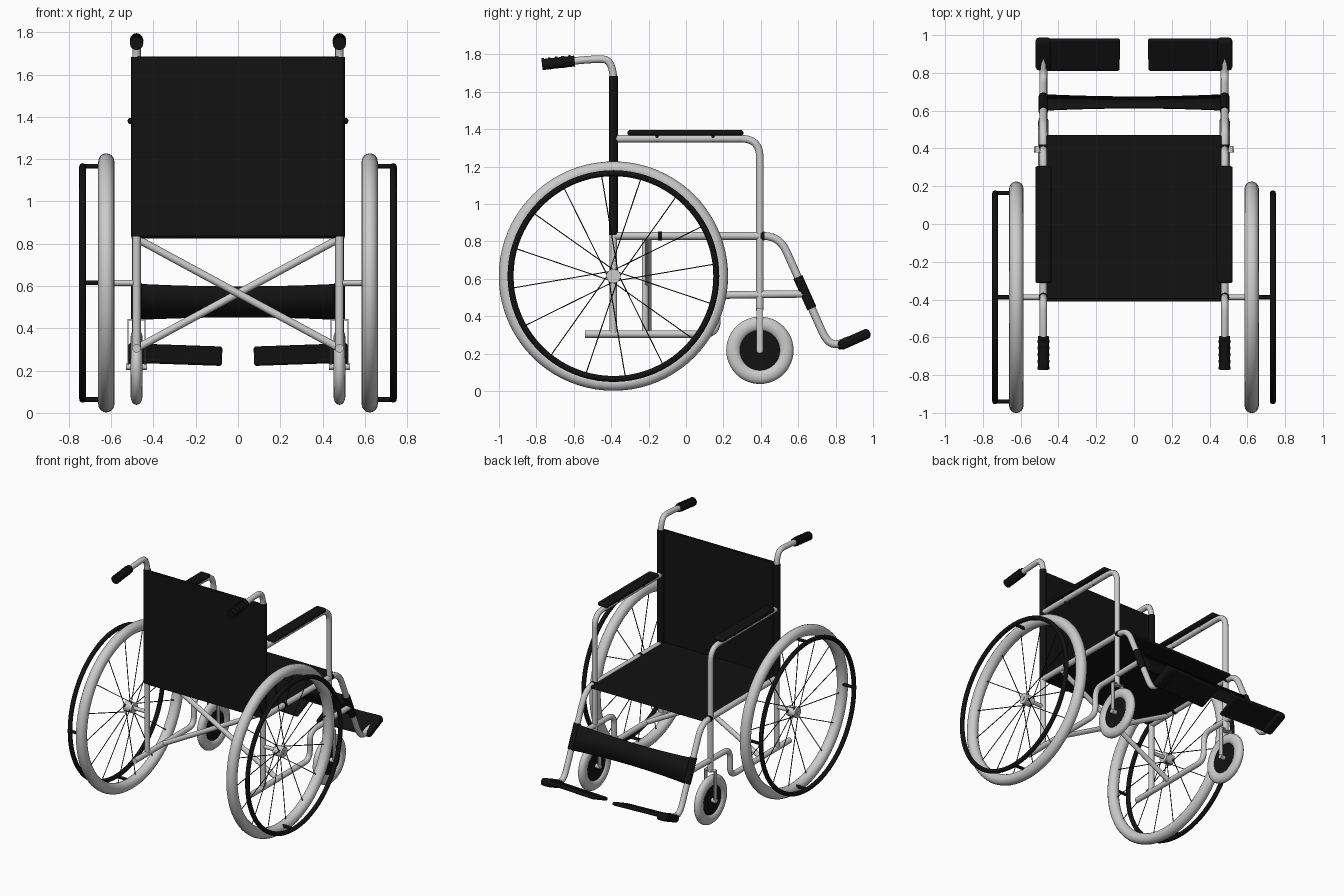
import bpy, math
from mathutils import Vector, Matrix

if "Cube" in bpy.data.objects:
    bpy.data.objects.remove(bpy.data.objects["Cube"])

black = bpy.data.materials.new("black")
black.diffuse_color = (0.006, 0.006, 0.006, 1)
black.use_nodes = True
black.node_tree.nodes["Principled BSDF"].inputs["Base Color"].default_value = black.diffuse_color
WY, WZ = -0.388, 0.615      # rear wheel centre
TX = 0.48                   # side frame offset


def finish(ob, name, mat=None, smooth=True):
    ob.name = name
    if mat:
        ob.data.materials.append(mat)
    if smooth:
        bpy.ops.object.select_all(action='DESELECT')
        ob.select_set(True)
        bpy.context.view_layer.objects.active = ob
        bpy.ops.object.shade_smooth_by_angle(angle=math.radians(40))
    return ob


def rounded(points, r, steps=6):
    pts = [Vector(p) for p in points]
    out = [pts[0]]
    for a, b, c in zip(pts, pts[1:], pts[2:]):
        p = b + (a - b).normalized() * min(r, (a - b).length * 0.48)
        q = b + (c - b).normalized() * min(r, (c - b).length * 0.48)
        for i in range(steps + 1):
            t = i / steps
            out.append(p * (1 - t) ** 2 + b * 2 * t * (1 - t) + q * t * t)
    return out + [pts[-1]]


def tube(name, paths, radius, mat=None, bend=0.1, res=4):
    cu = bpy.data.curves.new(name, 'CURVE')
    cu.dimensions = '3D'
    cu.bevel_depth, cu.bevel_resolution, cu.use_fill_caps = radius, res, True
    for path in paths:
        pts = rounded(path, bend)
        sp = cu.splines.new('POLY')
        sp.points.add(len(pts) - 1)
        for sp_pt, p in zip(sp.points, pts):
            sp_pt.co = (*p, 1)
    tmp = bpy.data.objects.new(name + "_path", cu)
    bpy.context.collection.objects.link(tmp)
    deps = bpy.context.evaluated_depsgraph_get()
    me = bpy.data.meshes.new_from_object(tmp.evaluated_get(deps))
    bpy.data.objects.remove(tmp)
    ob = bpy.data.objects.new(name, me)
    bpy.context.collection.objects.link(ob)
    return finish(ob, name, mat)


def side_tube(name, s, x, yz, radius, mat=None, bend=0.1):
    return tube(name, [[(s * x, y, z) for y, z in yz]], radius, mat, bend)


def box(name, center, size, mat=None, bevel=0.008, rot=(0, 0, 0)):
    bpy.ops.mesh.primitive_cube_add(size=1)
    ob = bpy.context.object
    ob.data.transform(Matrix.Diagonal((*size, 1)))
    ob.location, ob.rotation_euler = center, rot
    if bevel:
        m = ob.modifiers.new("bevel", 'BEVEL')
        m.width, m.segments = bevel, 3
    return finish(ob, name, mat)


def ring(name, center, major, minor, mat=None, flat=1, segs=64):
    bpy.ops.mesh.primitive_torus_add(major_radius=major, minor_radius=minor,
                                     major_segments=segs, minor_segments=16)
    ob = bpy.context.object
    ob.data.transform(Matrix.Rotation(math.pi / 2, 4, 'Y') @ Matrix.Diagonal((1, 1, flat, 1)))
    ob.location = center
    return finish(ob, name, mat)


def drum(name, center, radius, depth, mat=None):
    bpy.ops.mesh.primitive_cylinder_add(vertices=32, radius=radius, depth=depth)
    ob = bpy.context.object
    ob.data.transform(Matrix.Rotation(math.pi / 2, 4, 'Y'))
    ob.location = center
    return finish(ob, name, mat)


for s, side in ((-1, "left"), (1, "right")):
    # rear wheel: tyre, hand rim, hub, axle, spokes
    ring(side + "_rear_tyre", (s * 0.623, WY, WZ), 0.574, 0.039, flat=0.98, segs=80)
    ring(side + "_hand_rim", (s * 0.735, WY, WZ), 0.55, 0.016, black, segs=80)
    drum(side + "_wheel_hub", (s * 0.62, WY, WZ), 0.038, 0.07)
    tube(side + "_axle", [[(s * TX, WY, WZ), (s * 0.66, WY, WZ)]], 0.014)
    spokes = []
    for i in range(16):
        a = math.tau * (i + 0.3) / 16
        b = a + (0.9 if i % 2 else -0.9)
        spokes.append([(s * (0.62 + (0.02 if i % 4 < 2 else -0.02)),
                        WY + 0.034 * math.cos(b), WZ + 0.034 * math.sin(b)),
                       (s * 0.622, WY + 0.545 * math.cos(a), WZ + 0.545 * math.sin(a))])
    tube(side + "_spokes", spokes, 0.003, black, res=1)
    angles = (0, 90, 180, 270) if s < 0 else (90, 270)
    tube(side + "_rim_brackets",
         [[(s * x, WY + 0.552 * math.cos(math.radians(a)), WZ + 0.552 * math.sin(math.radians(a)))
           for x in (0.64, 0.735)] for a in angles], 0.011, black)

    # caster wheel and fork
    ring(side + "_caster_tyre", (s * TX, 0.395, 0.218), 0.141, 0.039, flat=0.72, segs=48)
    drum(side + "_caster_disc", (s * TX, 0.395, 0.218), 0.112, 0.026, black)
    tube(side + "_caster_axle", [[(s * 0.43, 0.395, 0.218), (s * 0.53, 0.395, 0.218)]], 0.016)
    for dx in (-0.04, 0.04):
        box(side + "_fork_arm", (s * TX + dx, 0.395, 0.325), (0.006, 0.034, 0.23), bevel=0)
    box(side + "_fork_crown", (s * TX, 0.395, 0.44), (0.086, 0.034, 0.008), bevel=0)

    # back post with push handle and grip
    side_tube(side + "_back_post", s, TX,
              [(WY, 0.31), (WY, 1.775), (-0.51, 1.775), (-0.72, 1.752)], 0.02, bend=0.12)
    side_tube(side + "_grip", s, TX, [(-0.595, 1.765), (-0.77, 1.746)], 0.029, black)
    for y in (-0.615, -0.65, -0.685, -0.72, -0.755):
        side_tube(side + "_grip_ridge", s, TX,
                  [(y, 1.767 + (y + 0.595) * 0.11), (y - 0.014, 1.7655 + (y + 0.595) * 0.11)],
                  0.032, black)

    # armrest, seat rail with footrest hanger, lower rail
    side_tube(side + "_armrest_tube", s, TX,
              [(WY, 1.35), (0.395, 1.35), (0.395, 0.43)], 0.02)
    side_tube(side + "_seat_rail", s, TX,
              [(WY, 0.83), (0.50, 0.83), (0.765, 0.235), (0.88, 0.275)], 0.021, bend=0.09)
    side_tube(side + "_lower_rail", s, TX,
              [(-0.54, 0.305), (0.165, 0.305), (0.165, 0.513), (0.645, 0.52)], 0.02, bend=0.07)
    box(side + "_armrest_pad", (s * TX, -0.003, 1.381), (0.084, 0.62, 0.03), black, 0.013)
    for y in (-0.155, 0.145):
        tube(side + "_pad_bolt", [[(s * TX, y, 1.33), (s * TX, y, 1.37)]], 0.007, black)
        tube(side + "_pad_clip", [[(s * 0.455, y, 1.362), (s * 0.505, y, 1.362)]], 0.009, black)
    for y in (-0.14, 0.41):
        side_tube(side + "_rail_clip", s, TX, [(y - 0.011, 0.83), (y + 0.011, 0.83)], 0.024, black)

    # backrest sleeve and calf strap loop round the tubes
    side_tube(side + "_back_sleeve", s, TX, [(WY, 0.835), (WY, 1.684)], 0.025, black)
    side_tube(side + "_strap_loop", s, TX, [(0.598, 0.61), (0.673, 0.442)], 0.026, black)

    # footplate with its thicker outer sleeve, pitched up at the toe
    pitch = math.radians(24)
    box(side + "_footplate", (s * 0.275, 0.897, 0.275), (0.40, 0.185, 0.026), black, 0.011,
        (pitch, -s * math.radians(2), 0))
    box(side + "_footplate_sleeve", (s * 0.48, 0.90, 0.277), (0.082, 0.182, 0.054), black, 0.02,
        (pitch, 0, 0))

# cross brace under the seat
for s, name in ((1, "cross_brace_front"), (-1, "cross_brace_rear")):
    y = -0.21 + s * 0.008
    tube(name, [[(-s * TX, y, 0.305), (s * TX, y, 0.825)]], 0.018)
drum("brace_pivot", (0, -0.21, 0.565), 0.012, 0.03)

# seat and backrest fabric
box("seat", (0, 0.033, 0.835), (0.925, 0.875, 0.018), black, 0.006)
box("backrest", (0, -0.402, 1.26), (0.97, 0.018, 0.85), black, 0.004)

# calf strap: sheet along the hangers, sagging slightly at the middle
n = 12
verts, faces = [], []
for i in range(n + 1):
    u = -1 + 2 * i / n
    sag = 0.012 * (1 - u * u)
    verts += [(u * TX, 0.606 + sag, 0.608 - sag), (u * TX, 0.681 - sag, 0.442 + sag)]
for i in range(n):
    faces.append((2 * i, 2 * i + 1, 2 * i + 3, 2 * i + 2))
me = bpy.data.meshes.new("calf_strap")
me.from_pydata(verts, [], faces)
strap = bpy.data.objects.new("calf_strap", me)
bpy.context.collection.objects.link(strap)
sol = strap.modifiers.new("thickness", 'SOLIDIFY')
sol.thickness, sol.offset = 0.014, 0
finish(strap, "calf_strap", black)
